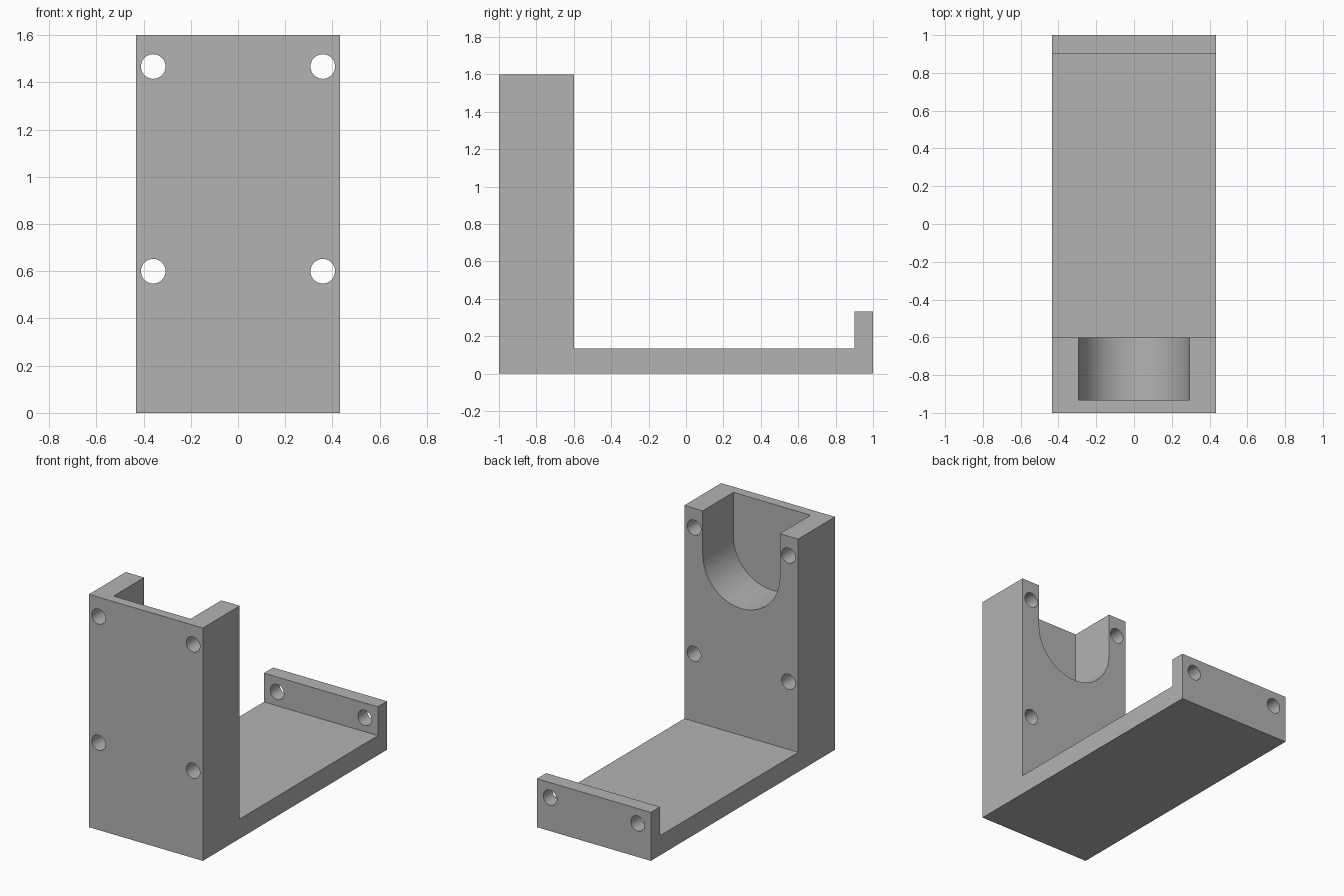
import bpy
import bmesh
from math import pi, cos, sin, radians
from mathutils import Vector

if "Cube" in bpy.data.objects:
    bpy.data.objects.remove(bpy.data.objects["Cube"], do_unlink=True)

HALF_W = 0.433      # half width of the bracket
HOLE_R = 0.052
SLOT_R = 0.293

grey = bpy.data.materials.new("plain grey")
grey.use_nodes = True
colour = (0.45, 0.45, 0.45, 1)
grey.diffuse_color = colour
grey.node_tree.nodes["Principled BSDF"].inputs["Base Color"].default_value = colour


def prism(name, points, direction):
    """Closed outline pushed along a direction."""
    bm = bmesh.new()
    face = bm.faces.new([bm.verts.new(p) for p in points])
    new = bmesh.ops.extrude_face_region(bm, geom=[face])["geom"]
    verts = [v for v in new if isinstance(v, bmesh.types.BMVert)]
    bmesh.ops.translate(bm, vec=Vector(direction), verts=verts)
    bmesh.ops.recalc_face_normals(bm, faces=bm.faces)
    mesh = bpy.data.meshes.new(name)
    bm.to_mesh(mesh)
    bm.free()
    obj = bpy.data.objects.new(name, mesh)
    bpy.context.collection.objects.link(obj)
    mesh.materials.append(grey)
    return obj


def arc(cx, y, cz, r, start, end, steps):
    angles = [start + (end - start) * i / steps for i in range(steps + 1)]
    return [(cx + r * cos(a), y, cz + r * sin(a)) for a in angles]


def cut(target, cutter):
    cutter.hide_render = True
    mod = target.modifiers.new("cut", "BOOLEAN")
    mod.operation = "DIFFERENCE"
    mod.solver = "EXACT"
    mod.object = cutter
    bpy.context.view_layer.objects.active = target
    bpy.ops.object.modifier_apply(modifier=mod.name)
    bpy.data.objects.remove(cutter, do_unlink=True)


# Bracket body: tall block, floor plate and rear lip in one side profile
side = [(-1, 0), (1, 0), (1, 0.333), (0.9, 0.333),
        (0.9, 0.135), (-0.6, 0.135), (-0.6, 1.6), (-1, 1.6)]
bracket = prism("bracket", [(-HALF_W, y, z) for y, z in side], (2 * HALF_W, 0, 0))

# U-shaped pocket, open at the top and rear of the tall block
pocket = arc(0, -0.933, 1.3, SLOT_R, pi, 2 * pi, 48)
pocket += [(SLOT_R, -0.933, 1.8), (-SLOT_R, -0.933, 1.8)]
cut(bracket, prism("pocket_cutter", pocket, (0, 0.5, 0)))

# Screw holes: four through the tall block, two through the rear lip
for x, z, y, depth in [(0.359, 1.467, -1.1, 0.6),
                       (0.359, 0.6, -1.1, 0.6),
                       (0.333, 0.23, 0.8, 0.3)]:
    for s in (-1, 1):
        ring = arc(s * x, y, z, HOLE_R, 0, 2 * pi, 40)[:-1]
        cut(bracket, prism("hole_cutter", ring, (0, depth, 0)))

# Smooth curved walls, crisp edges
bpy.ops.object.select_all(action="DESELECT")
bracket.select_set(True)
bpy.context.view_layer.objects.active = bracket
bpy.ops.object.shade_smooth_by_angle(angle=radians(30))
